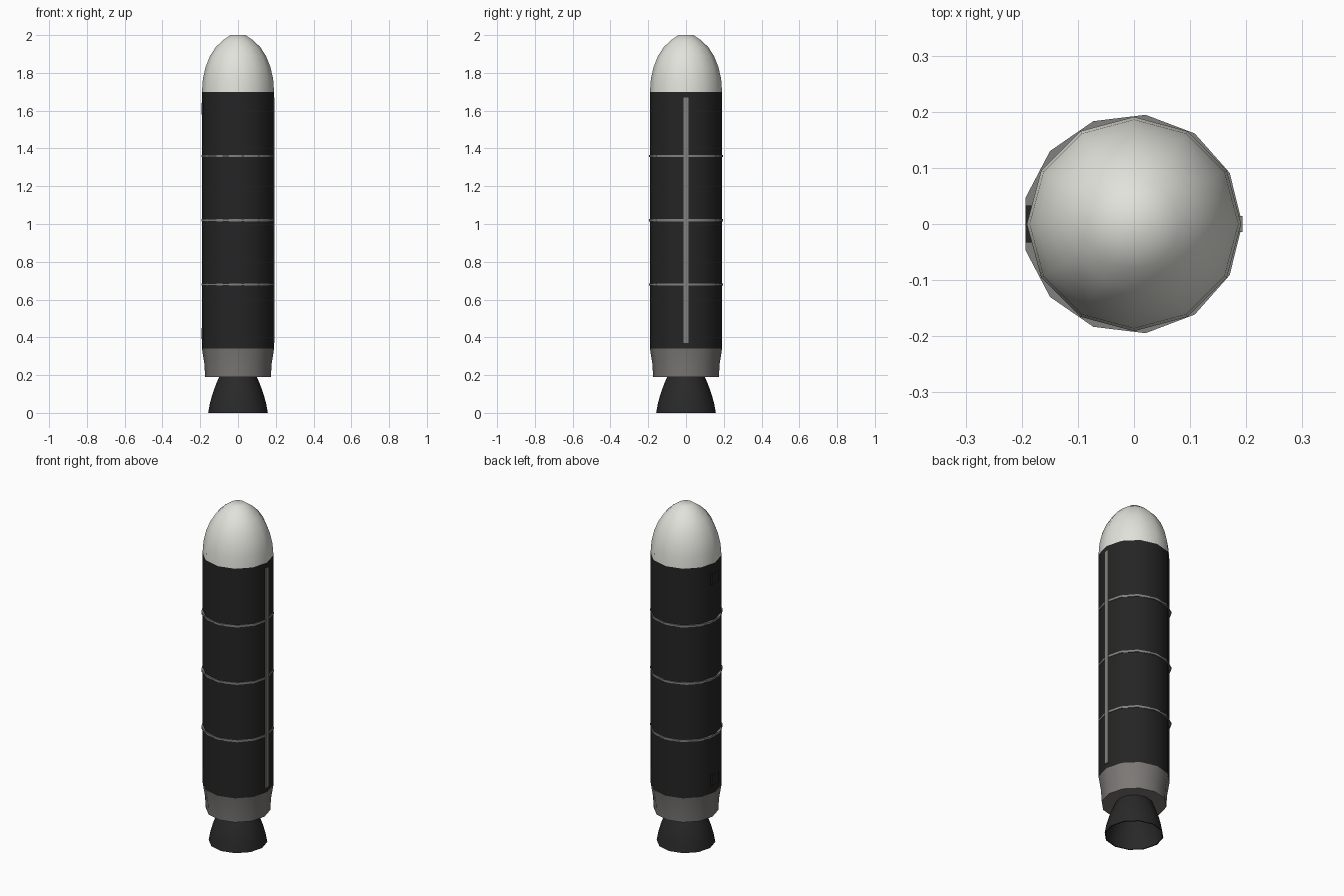
import bpy
import bmesh
import math
from mathutils import Matrix

cube = bpy.data.objects.get("Cube")
if cube:
    bpy.data.objects.remove(cube)


def material(name, r, g, b):
    m = bpy.data.materials.new(name)
    m.use_nodes = True
    m.diffuse_color = (r, g, b, 1)
    m.node_tree.nodes["Principled BSDF"].inputs["Base Color"].default_value = (r, g, b, 1)
    return m


white = material("warm white", 0.76, 0.76, 0.71)
black = material("casing black", 0.018, 0.018, 0.018)
grey = material("warm grey", 0.2, 0.19, 0.18)
light_grey = material("fitting grey", 0.22, 0.22, 0.21)
nozzle_dark = material("nozzle charcoal", 0.022, 0.022, 0.022)


def add(name, bm, mat, smooth=True):
    bmesh.ops.recalc_face_normals(bm, faces=bm.faces)
    mesh = bpy.data.meshes.new(name)
    bm.to_mesh(mesh)
    bm.free()
    mesh.materials.append(mat)
    ob = bpy.data.objects.new(name, mesh)
    bpy.context.collection.objects.link(ob)
    if smooth:
        bpy.ops.object.select_all(action="DESELECT")
        ob.select_set(True)
        bpy.context.view_layer.objects.active = ob
        bpy.ops.object.shade_smooth_by_angle(angle=math.radians(40))
    return ob


def lathe(name, profile, mat, sides=12, x=0.0, closed=False):
    """Turn (radius, height) points about z; open ends are capped unless closed."""
    bm = bmesh.new()
    rings = []
    for r, z in profile:
        rings.append([bm.verts.new((x + r * math.cos(a), r * math.sin(a), z))
                      for a in (math.tau * i / sides for i in range(sides))])
    pairs = list(zip(rings, rings[1:]))
    if closed:
        pairs.append((rings[-1], rings[0]))
    else:
        bm.faces.new(rings[0])
        bm.faces.new(rings[-1])
    for low, high in pairs:
        for i in range(sides):
            j = (i + 1) % sides
            bm.faces.new((low[i], low[j], high[j], high[i]))
    return add(name, bm, mat)


def box(name, centre, size, mat):
    bm = bmesh.new()
    bmesh.ops.create_cube(bm, size=1, matrix=Matrix.Translation(centre) @ Matrix.Diagonal((*size, 1)))
    return add(name, bm, mat, smooth=False)


R = 0.191
BASE, TOP = 0.34, 1.70

# Main casing and rounded nose
lathe("motor_casing", [(R, BASE), (R, TOP)], black)
nose = [(R * math.cos(a), TOP + 0.3 * math.sin(a))
        for a in (math.radians(d) for d in (0, 13, 26, 39, 52, 65, 78))]
nose[-1] = (0.04, 2.0)
lathe("nose_cap", nose, white)

# Tapered aft skirt
lathe("aft_skirt", [(0.174, 0.19), (0.178, 0.26), (R, BASE)], grey)

# Hollow bell nozzle
bell = [(0.158, 0.0), (0.149, 0.05), (0.135, 0.10), (0.117, 0.15), (0.10, 0.19), (0.09, 0.215)]
inner = [(r - 0.006, z) for r, z in reversed(bell)]
lathe("nozzle", bell + inner, nozzle_dark, closed=True)
lathe("nozzle_throat", [(0.088, 0.17), (0.088, 0.20)], nozzle_dark)

# Segment joint rings
for i in range(1, 4):
    z = BASE + i * (TOP - BASE) / 4
    lathe(f"joint_ring_{i}", [(0.196, z - 0.006), (0.196, z + 0.006)], light_grey, sides=13, x=-0.003)

# Cable tunnel along one side
box("cable_tunnel", (0.184, 0, 1.02), (0.018, 0.028, 1.3), light_grey)

# Attachment pads on the other side
for name, z in (("upper", 1.61), ("lower", 0.42)):
    box(f"{name}_attachment_pad", (-0.186, 0, z), (0.015, 0.066, 0.06), black)
